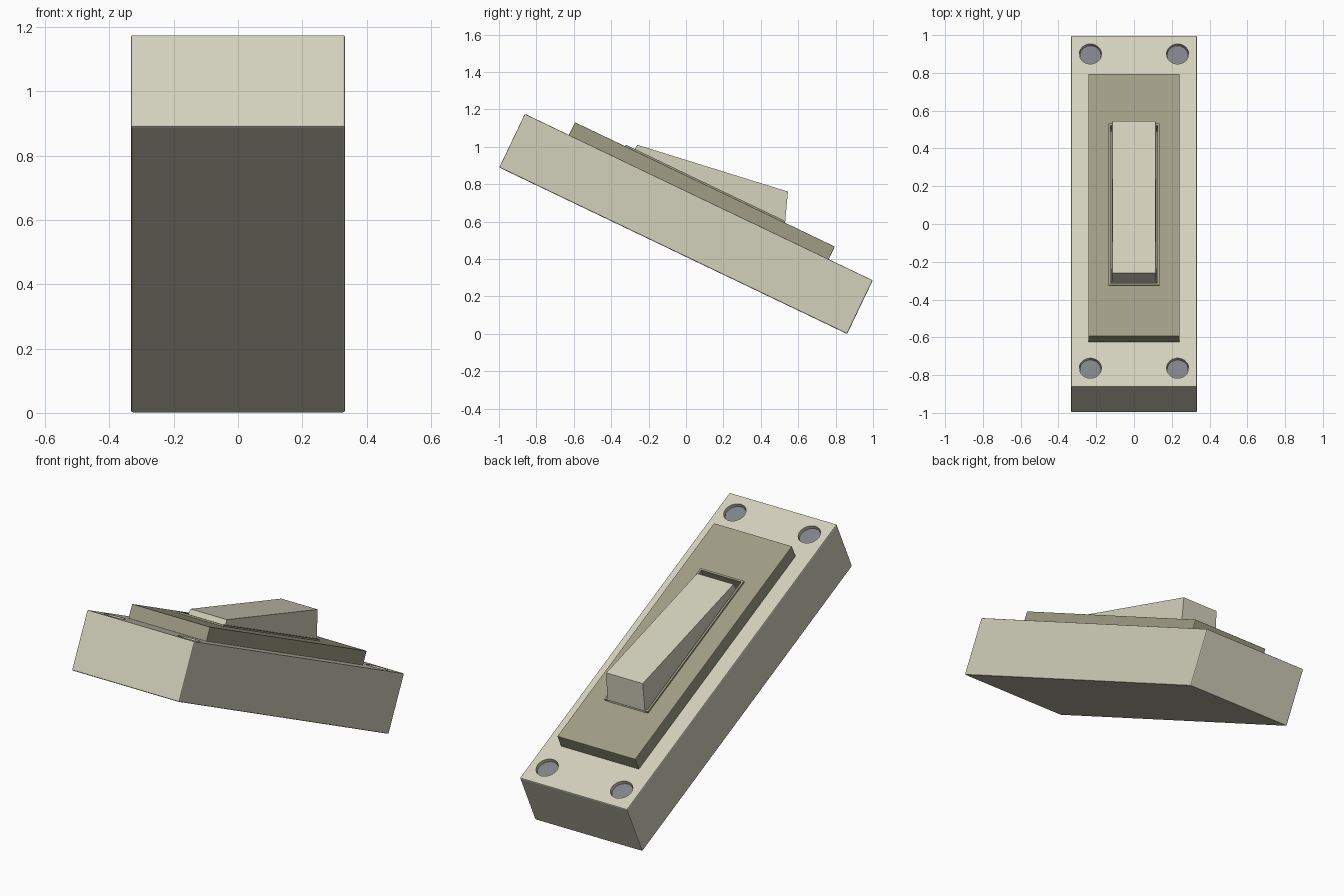
import bpy, bmesh, math
from mathutils import Matrix

if "Cube" in bpy.data.objects:
    bpy.data.objects.remove(bpy.data.objects["Cube"])

# Tilted local frame: y runs along the switch, z is the face normal
TILT = Matrix.Translation((0, 0, 0.588)) @ Matrix.Rotation(-math.radians(25.57), 4, 'X')


def material(name, rgb):
    m = bpy.data.materials.new(name)
    m.diffuse_color = (*rgb, 1)
    m.use_nodes = True
    m.node_tree.nodes["Principled BSDF"].inputs["Base Color"].default_value = m.diffuse_color
    return m


CREAM = material("cream plastic", (0.65, 0.63, 0.50))
OLIVE = material("olive plastic", (0.35, 0.34, 0.235))
GREY = material("grey metal", (0.22, 0.225, 0.25))


def finish(name, bm, mat=None):
    bmesh.ops.recalc_face_normals(bm, faces=bm.faces)
    bm.transform(TILT)
    me = bpy.data.meshes.new(name)
    bm.to_mesh(me)
    bm.free()
    ob = bpy.data.objects.new(name, me)
    bpy.context.collection.objects.link(ob)
    if mat:
        me.materials.append(mat)
    return ob


def box_mesh(hx, hy, z0, z1):
    bm = bmesh.new()
    m = Matrix.Translation((0, 0, (z0 + z1) / 2)) @ Matrix.Diagonal((2 * hx, 2 * hy, z1 - z0, 1))
    bmesh.ops.create_cube(bm, size=1, matrix=m)
    return bm


def discs(r, z0, z1):
    bm = bmesh.new()
    for x in (-0.231, 0.231):
        for y in (-0.922, 0.922):
            bmesh.ops.create_cone(bm, cap_ends=True, segments=24, radius1=r, radius2=r, depth=z1 - z0,
                                  matrix=Matrix.Translation((x, y, (z0 + z1) / 2)))
    return bm


def bevel(ob, width):
    b = ob.modifiers.new("bevel", 'BEVEL')
    b.width, b.segments = width, 2


def cut(ob, cutter):
    cutter.hide_render = True
    cutter.hide_viewport = True
    cutter.display_type = 'WIRE'
    b = ob.modifiers.new("cut", 'BOOLEAN')
    b.operation, b.solver, b.object = 'DIFFERENCE', 'EXACT', cutter


# Base block with four screw holes
base = finish("base", box_mesh(0.333, 1.031, -0.159, 0.159), CREAM)
bevel(base, 0.006)
cut(base, finish("hole_cutter", discs(0.059, 0.125, 0.2)))

# Screw discs in the holes
finish("screws", discs(0.056, 0.12, 0.142), GREY)

# Cover plate with a pocket for the rocker
plate = finish("cover_plate", box_mesh(0.242, 0.77, 0.155, 0.234), OLIVE)
bevel(plate, 0.003)
cut(plate, finish("pocket_cutter", box_mesh(0.124, 0.462, 0.17, 0.3)))

# Thin raised lip around the pocket
lip = finish("pocket_lip", box_mesh(0.135, 0.473, 0.225, 0.243), OLIVE)
cut(lip, finish("lip_cutter", box_mesh(0.124, 0.462, 0.2, 0.3)))

# Rocker: wedge profile (half width, y, z), slightly wider at the bottom
bm = bmesh.new()
profile = [(0.119, -0.43, 0.168), (0.113, -0.417, 0.269), (0.113, 0.417, 0.391), (0.119, 0.50, 0.168)]
sides = [[bm.verts.new((s * w, y, z)) for w, y, z in profile] for s in (-1, 1)]
for f in sides:
    bm.faces.new(f)
for i in range(4):
    j = (i + 1) % 4
    bm.faces.new((sides[0][i], sides[0][j], sides[1][j], sides[1][i]))
finish("rocker", bm, CREAM)
